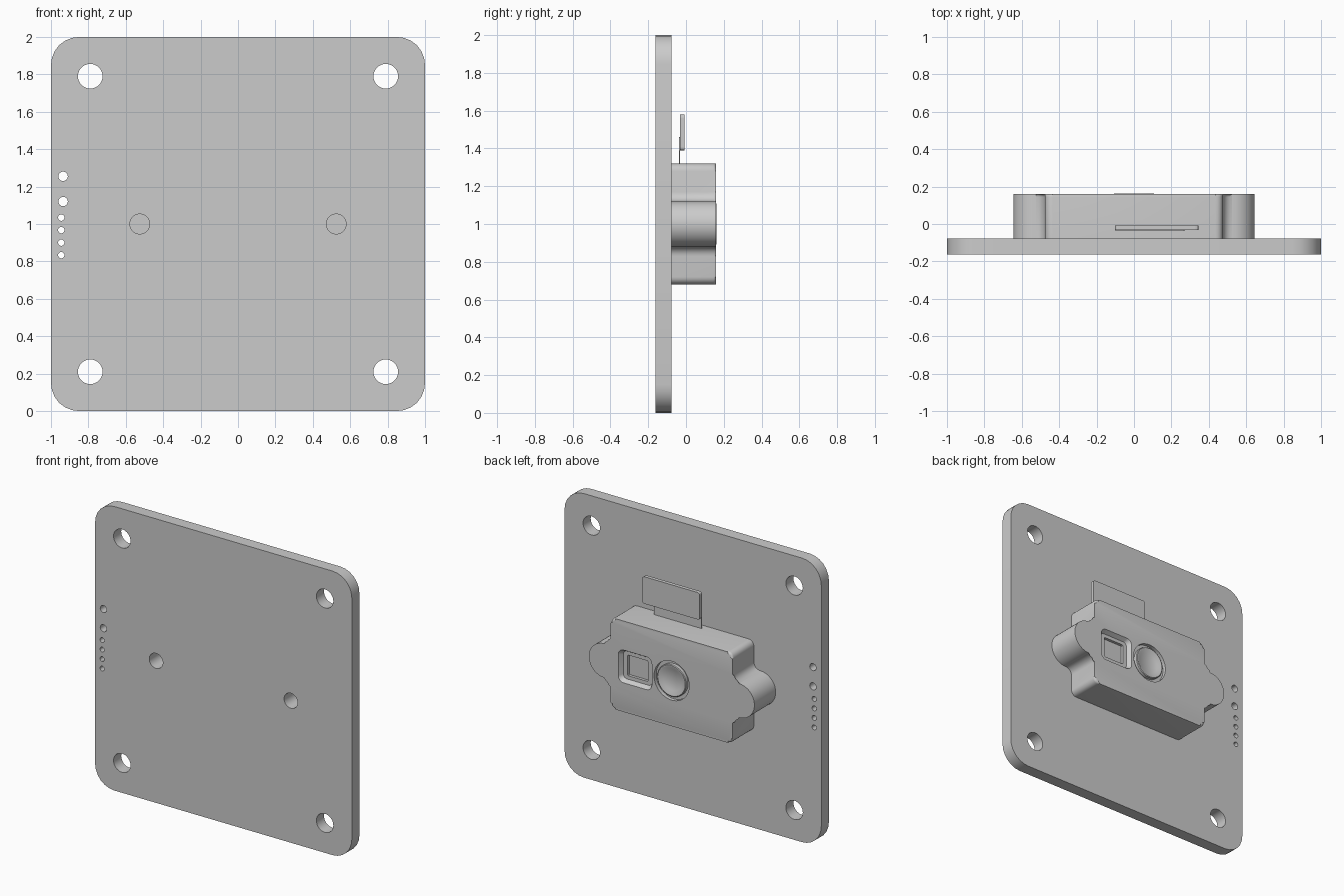
import bpy, bmesh
from math import sin, cos, pi, radians

cube = bpy.data.objects.get("Cube")
if cube:
    bpy.data.objects.remove(cube, do_unlink=True)

grey = bpy.data.materials.new("plain grey")
grey.use_nodes = True
grey.diffuse_color = (0.6, 0.6, 0.6, 1)
grey.node_tree.nodes["Principled BSDF"].inputs["Base Color"].default_value = (0.6, 0.6, 0.6, 1)

FRONT, BACK, FACE = -0.162, -0.077, 0.162    # board front, board back, housing face


def arc(cx, cz, r, a0, a1, n):
    """Points on an arc in the x-z plane, angles in degrees."""
    return [(cx + r * cos(radians(a0 + (a1 - a0) * i / n)),
             cz + r * sin(radians(a0 + (a1 - a0) * i / n))) for i in range(n + 1)]


def circle(cx, cz, r, n=32):
    return arc(cx, cz, r, 0, 360, n)[:-1]


def rounded(cx, cz, w, h, r, n=6):
    pts = []
    for k, (sx, sz) in enumerate([(1, 1), (-1, 1), (-1, -1), (1, -1)]):
        pts += arc(cx + sx * (w / 2 - r), cz + sz * (h / 2 - r), r, 90 * k, 90 * k + 90, n)
    return pts


def finish(name, bm):
    bmesh.ops.recalc_face_normals(bm, faces=bm.faces[:])
    me = bpy.data.meshes.new(name)
    bm.to_mesh(me)
    bm.free()
    me.materials.append(grey)
    ob = bpy.data.objects.new(name, me)
    bpy.context.collection.objects.link(ob)
    return ob


def prism(name, pts, y0, y1, far=None, bevel=0):
    """Outline extruded along y; 'far' is an optional different end outline."""
    bm = bmesh.new()
    a = [bm.verts.new((x, y0, z)) for x, z in pts]
    b = [bm.verts.new((x, y1, z)) for x, z in (far or pts)]
    n = len(a)
    bm.faces.new(a)
    cap = bm.faces.new(b)
    for i in range(n):
        bm.faces.new((a[i], a[(i + 1) % n], b[(i + 1) % n], b[i]))
    if bevel:
        bmesh.ops.bevel(bm, geom=list(cap.edges), offset=bevel, segments=3,
                        profile=0.5, affect='EDGES')
    return finish(name, bm)


def activate(ob):
    bpy.ops.object.select_all(action='DESELECT')
    ob.select_set(True)
    bpy.context.view_layer.objects.active = ob


def cut(ob, cutters):
    for c in cutters:
        m = ob.modifiers.new("cut", 'BOOLEAN')
        m.operation, m.solver, m.object = 'DIFFERENCE', 'EXACT', c
        activate(ob)
        bpy.ops.object.modifier_apply(modifier=m.name)
        bpy.data.objects.remove(c, do_unlink=True)


def smooth(ob):
    activate(ob)
    bpy.ops.object.shade_smooth_by_angle(angle=radians(32))


# Board with mounting, screw and pin holes
board = prism("board", rounded(0, 1, 2, 2, 0.15), FRONT, BACK)
holes = [(sx * 0.79, 1 + sz * 0.79, 0.066) for sx in (-1, 1) for sz in (-1, 1)]
holes += [(sx * 0.525, 1, 0.053) for sx in (-1, 1)]
holes += [(-0.935, z, 0.025) for z in (1.255, 1.12)]
holes += [(-0.945, 0.833 + 0.067 * i, 0.017) for i in range(4)]
cut(board, [prism("hole_cutter", circle(*h), FRONT - 0.1, BACK + 0.1) for h in holes])
smooth(board)

# Housing: rounded block with a filleted ear on each side
quarter = arc(0.525, 1, 0.12, 0, 90, 10)
quarter += arc(0.525, 1.17, 0.05, 270, 180, 6)
quarter += arc(0.435, 1.28, 0.04, 0, 90, 5)
upper = quarter + [(-x, z) for x, z in reversed(quarter)]
lower = [(x, 2 - z) for x, z in reversed(upper)]
housing = prism("housing", upper + lower[1:-1], BACK, FACE - 0.002, bevel=0.015)
cut(housing, [
    prism("lens_cutter", circle(0, 1, 0.137, 48), 0.135, 0.2),
    prism("window_cutter", rounded(0.285, 1, 0.225, 0.195, 0.03), 0.13, FACE + 0.01,
          far=rounded(0.285, 1, 0.275, 0.245, 0.045)),
    prism("sensor_cutter", rounded(0.285, 1, 0.16, 0.145, 0.005, 1), 0.11, 0.2),
] + [prism("screw_cutter", circle(s * 0.525, 1, 0.053), BACK - 0.05, 0.0) for s in (-1, 1)])
smooth(housing)

# Lens ring, turned about the y axis
bm = bmesh.new()
profile = [(0, 0.13), (0.112, 0.13), (0.112, 0.158), (0.107, FACE), (0.098, FACE),
           (0.075, 0.148), (0, 0.148)]
vs = [bm.verts.new((r, y, 1)) for r, y in profile]
es = [bm.edges.new(p) for p in zip(vs, vs[1:])]
bmesh.ops.spin(bm, geom=vs + es, cent=(0, 0, 1), axis=(0, 1, 0), angle=2 * pi, steps=48)
bmesh.ops.remove_doubles(bm, verts=bm.verts[:], dist=0.0001)
smooth(finish("lens_ring", bm))

# Flat cable rising from the housing, with its connector
prism("flat_cable", rounded(0.085, 1.36, 0.37, 0.2, 0.002, 1), -0.037, -0.032)
prism("connector", rounded(0.122, 1.485, 0.445, 0.19, 0.015, 3), -0.033, -0.007)
